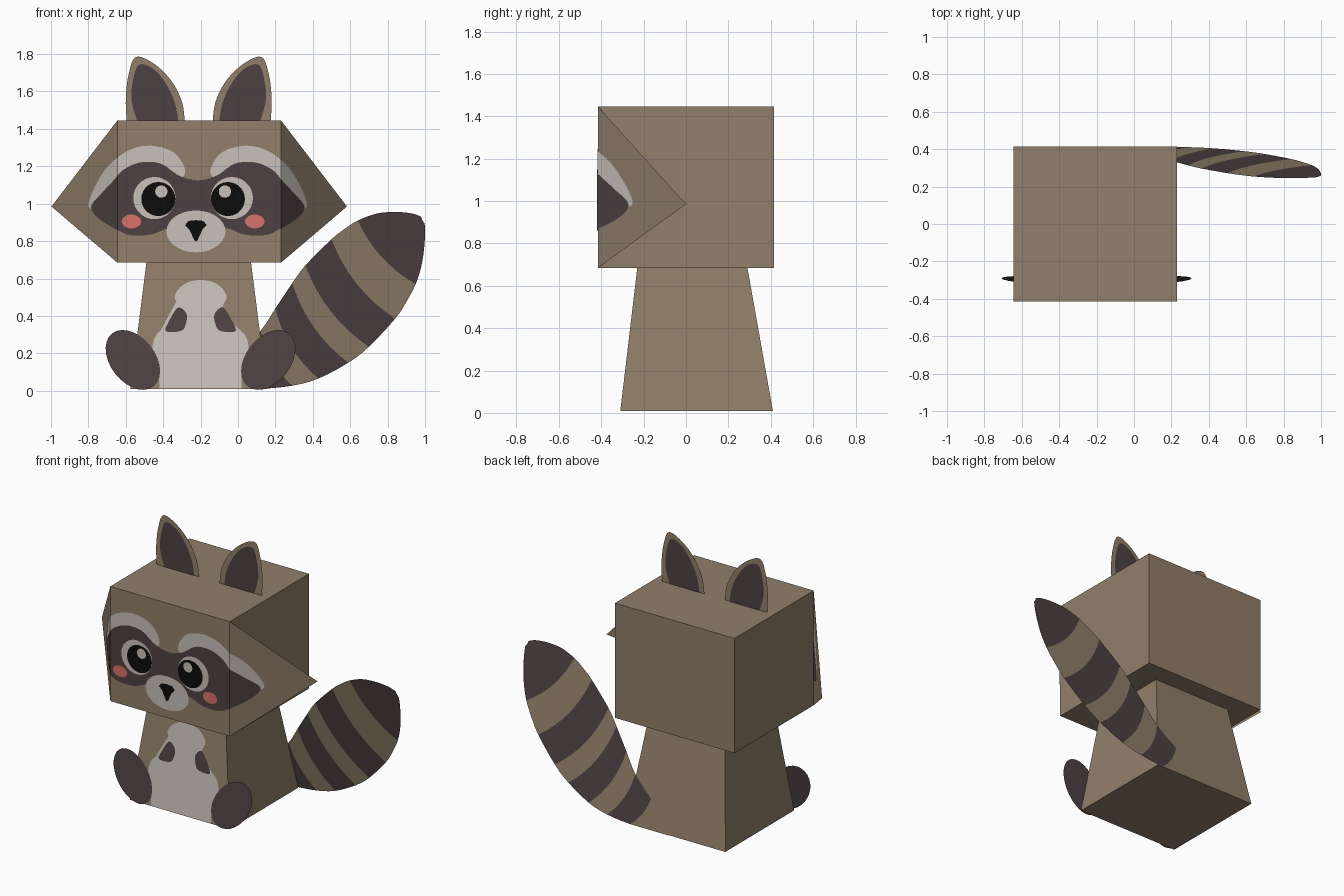
import bpy, bmesh, math

if "Cube" in bpy.data.objects:
    bpy.data.objects.remove(bpy.data.objects["Cube"])


def material(name, rgb):
    lin = [((v / 255 + 0.055) / 1.055) ** 2.4 if v > 10 else v / 255 / 12.92 for v in rgb]
    m = bpy.data.materials.new(name)
    m.diffuse_color = (*lin, 1)
    m.use_nodes = True
    m.node_tree.nodes["Principled BSDF"].inputs["Base Color"].default_value = m.diffuse_color
    return m


BROWN = material("fur brown", (145, 127, 106))
DARK = material("dark fur", (78, 65, 66))
CREAM = material("cream fur", (200, 192, 186))
BLACK = material("black", (12, 12, 12))
PINK = material("cheek pink", (216, 113, 107))

CX, HW, HD = -0.2075, 0.4375, 0.415      # head centre, half width, half depth
FLAP_X, FLAP_Z = 0.3525, 0.985           # reach and height of cheek flap tips
BODY_Z0, BODY_Z1 = 0.01, 0.685
STEP = 0.002                             # gap between painted layers


def finish(name, bm, *mats):
    me = bpy.data.meshes.new(name)
    bm.to_mesh(me)
    bm.free()
    ob = bpy.data.objects.new(name, me)
    bpy.context.collection.objects.link(ob)
    for m in mats:
        me.materials.append(m)
    return ob


def tapered_box(name, z0, z1, lower, upper, mat):
    """Box whose bottom and top rectangles are (x0, x1, y0, y1)."""
    bm = bmesh.new()
    bmesh.ops.create_cube(bm, size=2)
    for v in bm.verts:
        r = upper if v.co.z > 0 else lower
        v.co = (r[1] if v.co.x > 0 else r[0], r[3] if v.co.y > 0 else r[2],
                z1 if v.co.z > 0 else z0)
    return finish(name, bm, mat)


def curve(pts, closed=False, n=5):
    """Smooth curve through 2D points."""
    out, k = [], len(pts)
    get = (lambda i: pts[i % k]) if closed else (lambda i: pts[min(max(i, 0), k - 1)])
    for i in range(k if closed else k - 1):
        a, b, c, d = get(i - 1), get(i), get(i + 1), get(i + 2)
        for j in range(n):
            t = j / n
            out.append(tuple(0.5 * (2 * b[q] + (c[q] - a[q]) * t
                       + (2 * a[q] - 5 * b[q] + 4 * c[q] - d[q]) * t * t
                       + (3 * b[q] - a[q] - 3 * c[q] + d[q]) * t ** 3) for q in (0, 1)))
    if not closed:
        out.append(tuple(pts[-1]))
    return out


def ellipse(x, z, rx, rz, tilt=0, n=28):
    c, s = math.cos(tilt), math.sin(tilt)
    ring = [(rx * math.cos(a), rz * math.sin(a)) for a in (2 * math.pi * i / n for i in range(n))]
    return [(x + u * c - v * s, z + u * s + v * c) for u, v in ring]


def place(half, cx, s):
    return [(cx + s * dx, z) for dx, z in half]


# surfaces that plates lie on: y as a function of x and z
def face_y(x, z):
    return -HD + max(0, abs(x - CX) - HW) * HD / FLAP_X


def belly_y(x, z):
    return -0.31 + (z - BODY_Z0) * 0.08 / (BODY_Z1 - BODY_Z0)


def back_y(x, z):
    return 0.41 - (z - BODY_Z0) * 0.12 / (BODY_Z1 - BODY_Z0)


def ear_y(x, z):
    return 0.0


def plate(name, pts, mat, surf, layer, sides=(-1,)):
    """Flat painted shape on a surface; sides -1 = front, 1 = back."""
    bm = bmesh.new()
    for side in sides:
        part = bmesh.new()
        f = part.faces.new([part.verts.new((x, 0, z)) for x, z in pts])
        bmesh.ops.triangulate(part, faces=[f])
        if surf is face_y:                       # fold along the head edges
            for s in (-1, 1):
                bmesh.ops.bisect_plane(part, geom=part.verts[:] + part.edges[:] + part.faces[:],
                                       plane_co=(CX + s * HW, 0, 0), plane_no=(1, 0, 0))
            if side > 0:                         # back copy only on the flaps
                inner = [f for f in part.faces if abs(f.calc_center_median().x - CX) < HW]
                bmesh.ops.delete(part, geom=inner, context='FACES')
        for v in part.verts:
            v.co.y = surf(v.co.x, v.co.z) + side * layer * STEP
        part.normal_update()
        for f in part.faces:
            if f.normal.y * side < 0:
                f.normal_flip()
        tmp = bpy.data.meshes.new("tmp")
        part.to_mesh(tmp)
        part.free()
        bm.from_mesh(tmp)
        bpy.data.meshes.remove(tmp)
    return finish(name, bm, mat)


# head and body
tapered_box("head", 0.685, 1.445, (CX - HW, CX + HW, -HD, HD), (CX - HW, CX + HW, -HD, HD), BROWN)
tapered_box("body", BODY_Z0, BODY_Z1, (-0.575, 0.155, -0.31, 0.41), (-0.49, 0.07, -0.23, 0.29), BROWN)

# shapes given as distance from the centre line and height
EAR = [(0.385, 1.445), (0.39, 1.56), (0.375, 1.69), (0.335, 1.785), (0.235, 1.745),
       (0.145, 1.655), (0.09, 1.545), (0.075, 1.445)]
EAR_IN = [(0.33, 1.445), (0.36, 1.56), (0.347, 1.68), (0.315, 1.745), (0.235, 1.715),
          (0.165, 1.625), (0.125, 1.53), (0.11, 1.445)]
BROW = [(0.585, 0.99), (0.55, 1.09), (0.48, 1.2), (0.37, 1.285), (0.25, 1.31), (0.13, 1.275),
        (0.07, 1.19), (0.09, 1.14), (0.2, 1.17), (0.31, 1.18), (0.43, 1.08), (0.54, 0.98)]
MASK = [(0, 1.125), (0.1, 1.15), (0.2, 1.215), (0.31, 1.22), (0.4, 1.18), (0.45, 1.125),
        (0.51, 1.06), (0.57, 0.985), (0.53, 0.92), (0.43, 0.86), (0.36, 0.832), (0.25, 0.835),
        (0.15, 0.87), (0, 0.88)]
BELLY = [(0.22, 0.012), (0.22, 0.08), (0.25, 0.16), (0.255, 0.25), (0.215, 0.32), (0.11, 0.33),
         (0.08, 0.41), (0.1, 0.45), (0.137, 0.49), (0.125, 0.535), (0.075, 0.577), (0, 0.592)]
HAND = [(0.12, 0.445), (0.075, 0.41), (0.08, 0.355), (0.105, 0.32), (0.185, 0.318), (0.17, 0.37)]
NOSE = [(0, 0.912), (0.04, 0.908), (0.058, 0.885), (0.035, 0.862), (0.011, 0.848),
        (0.009, 0.805), (0, 0.798)]

for s, side in ((-1, "left"), (1, "right")):
    # cheek flaps: single triangles folded back from the head's front edges
    bm = bmesh.new()
    tri = [(CX + s * HW, -HD, 0.685), (CX + s * (HW + FLAP_X), 0, FLAP_Z), (CX + s * HW, -HD, 1.445)]
    bm.faces.new([bm.verts.new(p) for p in tri[::s]])
    finish(side + "_cheek_flap", bm, BROWN)
    # ears
    plate(side + "_ear", curve(place(EAR, -0.21, s)), BROWN, ear_y, 0)
    plate(side + "_inner_ear", curve(place(EAR_IN, -0.21, s)), DARK, ear_y, 1, (-1, 1))
    # face markings
    plate(side + "_brow", curve(place(BROW, -0.215, s), True), CREAM, face_y, 1, (-1, 1))
    plate(side + "_eye", ellipse(-0.24 + s * 0.207, 1.03, 0.113, 0.113), CREAM, face_y, 3)
    plate(side + "_pupil", ellipse(-0.24 + s * 0.186, 1.025, 0.091, 0.091), BLACK, face_y, 4)
    plate(side + "_eye_glint", ellipse(-0.24 + s * 0.17, 1.065, 0.033, 0.033), CREAM, face_y, 5)
    plate(side + "_blush", ellipse(-0.24 + s * 0.33, 0.905, 0.052, 0.037), PINK, face_y, 3)
    # hands and feet
    plate(side + "_hand", curve(place(HAND, -0.2, s), True), DARK, belly_y, 2)
    plate(side + "_foot", ellipse(-0.2 + s * 0.362, 0.165, 0.12, 0.18, -s * math.radians(38)),
          DARK, belly_y, 3)


def symmetric(half, cx):
    return place(half, cx, -1) + [p for p, h in zip(place(half, cx, 1), half) if h[0] > 0][::-1]


mask = place(MASK, -0.215, -1) + place(MASK[1:-1], -0.215, 1)[::-1]
plate("eye_mask", curve(mask, True), DARK, face_y, 2, (-1, 1))
plate("muzzle", ellipse(-0.225, 0.852, 0.158, 0.112), CREAM, face_y, 3)
plate("nose", place(NOSE, -0.225, -1) + place(NOSE[1:-1], -0.225, 1)[::-1], BLACK, face_y, 4)
plate("belly_patch", curve(symmetric(BELLY, -0.2)), CREAM, belly_y, 1)

# striped tail: upper and lower edge at each station, and whether the next band is dark
TAIL = [(-0.16, 0.03, -0.16, 0.01, 0), (-0.12, 0.11, -0.06, 0.01, 0), (-0.01, 0.2, 0.12, 0.01, 1),
        (0.12, 0.32, 0.29, 0.027, 0), (0.2, 0.44, 0.43, 0.065, 1), (0.29, 0.575, 0.59, 0.15, 0),
        (0.36, 0.67, 0.7, 0.235, 1), (0.5, 0.81, 0.84, 0.385, 0), (0.57, 0.865, 0.9, 0.475, 0),
        (0.64, 0.91, 0.95, 0.57, 1), (0.74, 0.947, 0.98, 0.665, 1), (0.84, 0.956, 0.995, 0.76, 1),
        (0.93, 0.948, 1.0, 0.84, 1), (0.98, 0.93, 0.998, 0.895, 1)]
SUB, ACROSS = 3, 8
top = curve([r[:2] for r in TAIL], n=SUB)
low = curve([r[2:4] for r in TAIL], n=SUB)
bm = bmesh.new()
rows = []
for (ux, uz), (lx, lz) in zip(top, low):
    row = []
    for j in range(ACROSS + 1):
        t = j / ACROSS
        bow = 0.08 * 4 * t * (1 - t)             # bands bow towards the root
        x = ux + (lx - ux) * t + (lz - uz) * bow
        z = max(0.01, uz + (lz - uz) * t - (lx - ux) * bow)
        row.append(bm.verts.new((x, back_y(x, z) + 0.004, z)))
    rows.append(row)
for i in range(len(rows) - 1):
    for j in range(ACROSS):
        f = bm.faces.new((rows[i][j], rows[i + 1][j], rows[i + 1][j + 1], rows[i][j + 1]))
        f.material_index = TAIL[i // SUB][4]
bm.normal_update()
for f in bm.faces:
    if f.normal.y < 0:
        f.normal_flip()
finish("tail", bm, BROWN, DARK)
